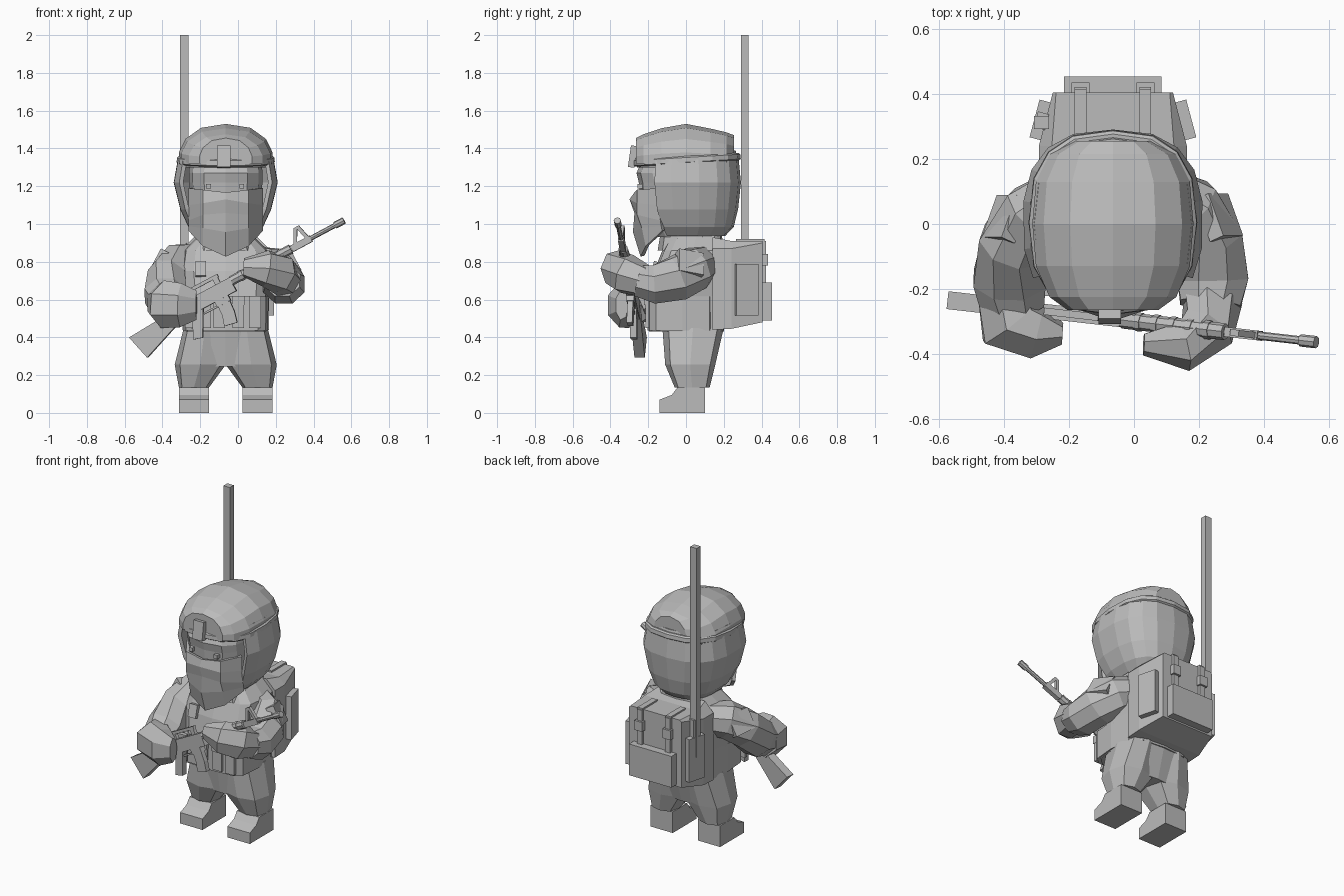
import bpy, bmesh, math
from mathutils import Matrix, Vector

if "Cube" in bpy.data.objects:
    bpy.data.objects.remove(bpy.data.objects["Cube"])

C = -0.065  # body centre line
grey = bpy.data.materials.new("plain_grey")
grey.use_nodes = True
tone = (0.5, 0.5, 0.5, 1)
grey.diffuse_color = tone
grey.node_tree.nodes["Principled BSDF"].inputs["Base Color"].default_value = tone


def skin(name, sections, closed=True, caps=True, thick=0, matrix=None):
    """Bridge equal-length point loops into one flat-shaded part."""
    bm = bmesh.new()
    rows = [[bm.verts.new(p) for p in s] for s in sections]
    n = len(rows[0])
    for a, b in zip(rows, rows[1:]):
        for i in range(n if closed else n - 1):
            j = (i + 1) % n
            bm.faces.new((a[i], a[j], b[j], b[i]))
    if caps:
        bm.faces.new(rows[0])
        bm.faces.new(rows[-1])
    bmesh.ops.recalc_face_normals(bm, faces=bm.faces[:])
    if matrix:
        bm.transform(matrix)
    me = bpy.data.meshes.new(name)
    bm.to_mesh(me)
    bm.free()
    me.materials.append(grey)
    ob = bpy.data.objects.new(name, me)
    bpy.context.collection.objects.link(ob)
    if thick:
        mod = ob.modifiers.new("thickness", "SOLIDIFY")
        mod.thickness, mod.offset = thick, 0
    return ob


def ring(z, rx, yf, yb, cx=C, n=16, e=2.6, start=0, tilt=0):
    """Rounded-square loop; start trims the front opening, in degrees."""
    cy, ry, pts = (yf + yb) / 2, (yb - yf) / 2, []
    count = n + 1 if start else n
    for i in range(count):
        t = math.radians(start + (360 - 2 * start) * i / n)
        s, c = math.sin(t), -math.cos(t)
        x = math.copysign(abs(s) ** (2 / e), s) * rx
        y = math.copysign(abs(c) ** (2 / e), c) * ry
        pts.append((cx + x, cy + y, z + tilt * (cy + y)))
    return pts


def loft(name, rings, caps=True, thick=0, **kw):
    return skin(name, [ring(*r, **kw) for r in rings], not kw.get("start"), caps, thick)


def prism(name, profile, depth, matrix=None, y=0):
    """Extrude an x-z profile along y."""
    return skin(name, [[(u, y + s * depth / 2, v) for u, v in profile] for s in (-1, 1)],
                matrix=matrix)


def box(name, loc, size, rot=(0, 0, 0)):
    x, y, z = (s / 2 for s in size)
    m = Matrix.Translation(loc)
    for angle, axis in zip(rot, "XYZ"):
        m = m @ Matrix.Rotation(math.radians(angle), 4, axis)
    return prism(name, [(-x, -z), (x, -z), (x, z), (-x, z)], 2 * y, m)


def limb(name, path, n=8):
    """Sweep an n-sided section along (x, y, z, half width, half height)."""
    pts, secs = [Vector(p[:3]) for p in path], []
    for i, p in enumerate(path):
        d = (pts[min(i + 1, len(pts) - 1)] - pts[max(i - 1, 0)]).normalized()
        side = d.cross(Vector((0, 0, 1))).normalized()
        up = side.cross(d)
        secs.append([pts[i] + side * p[3] * math.cos(a) + up * p[4] * math.sin(a)
                     for a in (math.tau * (k + .5) / n for k in range(n))])
    return skin(name, secs)


# Helmet: arches across the head, from front to back
arch = [(-1, 0), (-1, .28), (-.86, .62), (-.53, .9), (0, 1), (.53, .9), (.86, .62), (1, .28), (1, 0)]
skin("helmet", [[(C + a * w, y, 1.32 + b * (top - 1.32)) for a, b in arch]
                for y, w, top in ((-.265, .14, 1.455), (-.225, .195, 1.475), (-.13, .237, 1.507),
                                  (0, .248, 1.53), (.13, .237, 1.505), (.215, .195, 1.485),
                                  (.255, .12, 1.47))])
loft("helmet_rim", [(1.30, .238, -.258, .262), (1.345, .247, -.27, .275), (1.39, .243, -.262, .262)])
loft("helmet_band", [(1.32, .25, -.27, .28), (1.327, .26, -.28, .29),
                     (1.352, .258, -.278, .287), (1.36, .248, -.268, .277)], tilt=.06)
loft("hood", [(1.34, .245, -.26, .268), (1.22, .267, -.27, .28), (1.08, .232, -.25, .265),
              (.99, .19, -.21, .243), (.945, .15, -.17, .20)],
     caps=False, thick=.022, start=58, n=12)
box("helmet_mount", (C - .01, -.282, 1.357), (.07, .035, .115), (-8, 0, 0))

# Face and scarf
loft("face", [(1.33, .19, -.235, .15), (1.27, .195, -.262, .15), (1.22, .195, -.25, .15),
              (1.02, .17, -.235, .15), (.93, .13, -.17, .15)], n=12)
loft("neck", [(.86, .17, -.15, .19), (.98, .14, -.13, .17)], n=10)
for s in (-1, 1):
    box("eye", (C - .003 + s * .088, -.242, 1.2), (.025, .03, .025))
# Each scarf row: z and y at the middle, halfway out and at the edge
rows = [((1.165, -.262), (1.18, -.25), (1.19, -.14)), ((1.13, -.288), (1.11, -.25), (1.10, -.14)),
        ((1.06, -.262), (1.05, -.25), (1.02, -.13)), ((.96, -.27), (.98, -.225), (.99, -.125)),
        ((.83, -.23), (.885, -.205), (.965, -.12))]
widths = (0, .115, .188)
skin("scarf", [[(C + s * widths[k], r[k][1], r[k][0])
                for s, k in ((-1, 2), (-1, 1), (1, 0), (1, 1), (1, 2))] for r in rows],
     closed=False, caps=False, thick=.022)

# Torso and vest
loft("torso", [(.43, .218, -.195, .2), (.62, .225, -.195, .2), (.75, .24, -.17, .2),
               (.86, .225, -.125, .2), (.94, .14, -.08, .19)], n=12, e=4)
loft("vest_belt", [(.435, .224, -.205, .17), (.615, .226, -.205, .17)], n=12, e=5)
for x in (-.25, -.175, -.1, .002, .09):
    box("vest_pouch", (x, -.205, .535), (.062, .02, .17))
    box("pouch_flap", (x, -.21, .595), (.066, .025, .05))
box("chest_pocket", (-.197, -.165, .762), (.055, .03, .08), (-15, 0, 0))

# Trousers and boots
boot = [(-.14, 0), (.10, 0), (.10, .135), (-.045, .135), (-.075, .095), (-.14, .07)]
loft("trouser_hips", [(.245, .12, -.09, .14), (.45, .215, -.122, .198)], n=12, e=4)
for s, side in ((-1, "right"), (1, "left")):
    skin(side + "_leg", [ring(z, rx, yf, yb, cx=C + s * dx, n=8, e=3)
                         for z, dx, rx, yf, yb in ((.135, .168, .08, -.06, .125),
                                                   (.255, .135, .135, -.11, .155),
                                                   (.45, .11, .112, -.125, .2))])
    x = C + s * .168
    skin(side + "_boot", [[(x + d, y, z) for y, z in boot] for d in (-.079, .079)])

# Backpack, with pouches, straps and aerial
def slab(y, hw, z0, z1, chamfer):
    half = ((1, hw, z0), (1, hw, z1 - chamfer), (1, hw - chamfer, z1))
    mirrored = [(-s, w, z) for s, w, z in reversed(half)]
    return [(C + s * w, y, z) for s, w, z in (*half, *mirrored)]

skin("backpack", [slab(.14, .228, .44, .93, .06), slab(.24, .228, .445, .91, .04),
                  slab(.405, .185, .48, .91, .01)])
box("back_pouch", (C, .425, .59), (.30, .06, .20))
for s in (-1, 1):
    x = C + s * .1
    box("pack_strap", (x, .41, .78), (.036, .025, .26))
    box("strap_top", (x, .34, .91), (.036, .15, .02))
    box("strap_buckle", (x, .42, .81), (.056, .03, .06))
    box("side_pouch", (C + s * .222, .32, .652), (.04, .12, .275), (0, 0, s * 15))
box("radio_pocket", (-.285, .318, .80), (.035, .05, .20), (0, 0, -15))
box("aerial", (-.285, .312, 1.33), (.045, .04, 1.34))

# Arms, hands and shoulder patches
limb("right_sleeve", [(-.22, .09, .80, .09, .10), (-.31, .03, .79, .105, .115),
                      (-.37, -.06, .72, .112, .12), (-.383, -.17, .62, .12, .12),
                      (-.375, -.25, .585, .105, .105)])
limb("right_hand", [(-.39, -.22, .585, .10, .105), (-.38, -.30, .575, .115, .13),
                    (-.30, -.335, .57, .09, .12), (-.22, -.34, .57, .035, .08)], 7)
limb("left_sleeve", [(.09, .09, .79, .09, .10), (.17, .05, .765, .105, .12),
                     (.23, -.05, .71, .112, .125), (.243, -.17, .68, .118, .11),
                     (.235, -.25, .70, .10, .09)])
limb("left_hand", [(.24, -.23, .70, .095, .09), (.225, -.32, .735, .09, .11),
                   (.15, -.375, .765, .08, .10), (.03, -.37, .77, .035, .05)], 7)
box("left_shoulder_patch", (.262, .02, .79), (.05, .14, .13), (0, -28, 22))
box("right_shoulder_patch", (-.395, .015, .79), (.05, .14, .13), (0, 28, -22))

# Rifle, laid out along its barrel and then tilted into place
G = (Matrix.Translation((0, -.30, .718)) @ Matrix.Rotation(math.radians(-6.5), 4, "Z")
     @ Matrix.Rotation(math.radians(-28), 4, "Y"))


def bar(name, u0, u1, v0, v1, depth):
    return prism(name, [(u0, v0), (u1, v0), (u1, v1), (u0, v1)], depth, G)


def pipe(name, u0, u1, r, n=8):
    secs = [[(u, r * math.cos(math.tau * k / n), r * math.sin(math.tau * k / n))
             for k in range(n)] for u in (u0, u1)]
    return skin(name, secs, matrix=G)


prism("rifle_stock", [(-.66, -.01), (-.625, -.15), (-.36, -.055), (-.36, .005)], .055, G)
bar("rifle_receiver", -.37, -.04, -.06, .02, .045)
bar("magazine_well", -.17, -.09, -.09, -.05, .04)
prism("magazine", [(-.165, -.08), (-.095, -.08), (-.10, -.15), (-.115, -.21),
                   (-.185, -.195), (-.168, -.14)], .03, G)
prism("rifle_grip", [(-.30, -.05), (-.235, -.05), (-.315, -.195), (-.365, -.18)], .035, G)
bar("trigger_guard", -.25, -.17, -.09, -.08, .02)
bar("carry_handle", -.28, -.09, .05, .068, .022)
for u in (-.27, -.11):
    bar("handle_post", u - .015, u + .015, .015, .055, .022)
pipe("handguard", -.04, .32, .026)
for k in range(5):
    pipe("handguard_rib", .01 + k * .06, .03 + k * .06, .029)
pipe("barrel", .32, .60, .013)
pipe("muzzle", .585, .64, .019)
for a, b in ((.33, .395), (.42, .405)):
    prism("front_sight_leg", [(a, -.01), (a + .02, -.01), (b + .01, .09), (b - .01, .09)], .02, G)
bar("front_sight_base", .325, .44, -.02, .016, .03)
